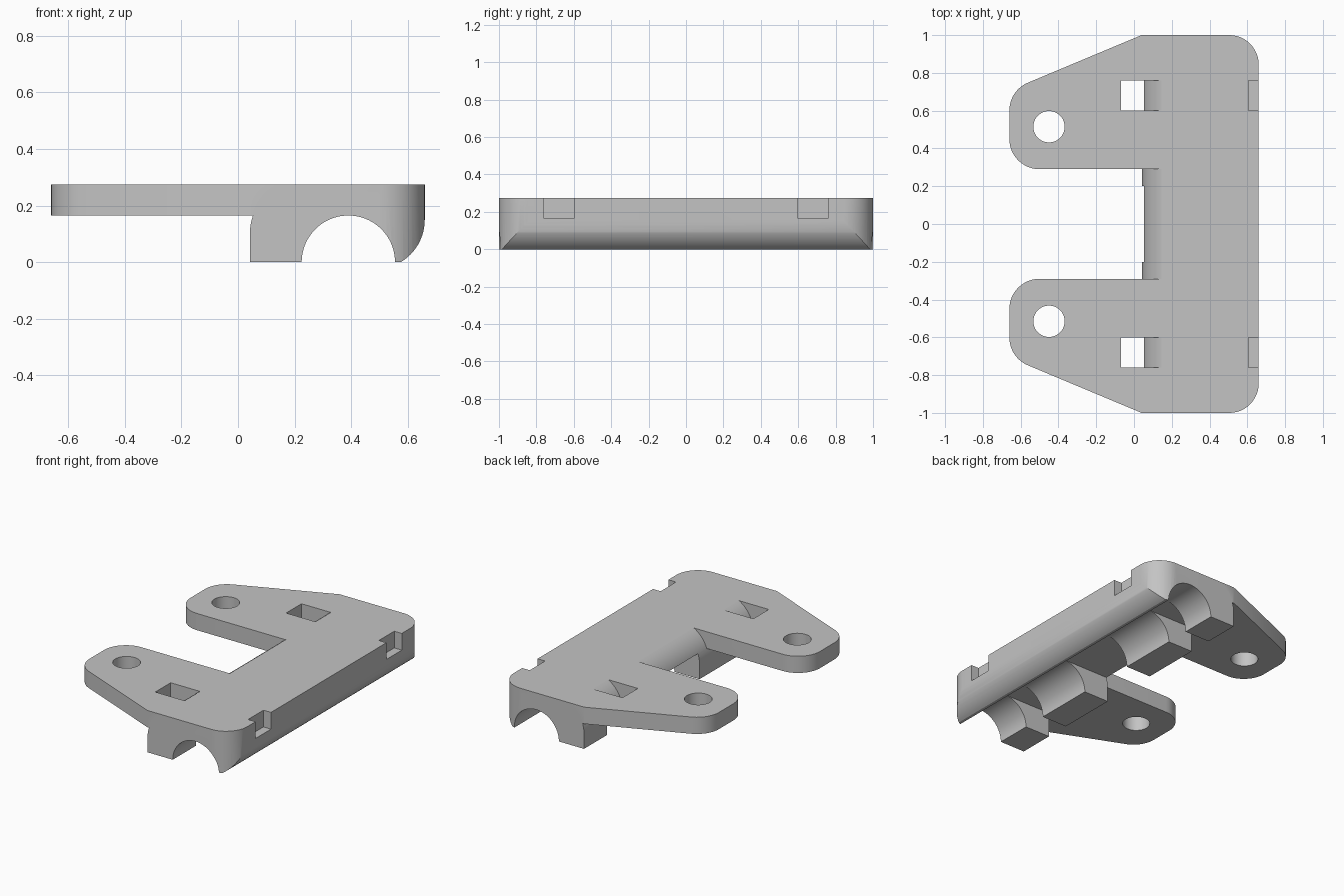
import bpy, bmesh
from math import pi, cos, sin, tan, asin
from mathutils import Vector

if "Cube" in bpy.data.objects:
    bpy.data.objects.remove(bpy.data.objects["Cube"], do_unlink=True)

grey = bpy.data.materials.new("light grey")
grey.use_nodes = True
grey.diffuse_color = (0.55, 0.55, 0.55, 1)
grey.node_tree.nodes["Principled BSDF"].inputs["Base Color"].default_value = (0.55, 0.55, 0.55, 1)

TOP, UNDER, HALF = 0.275, 0.165, 0.66


def arc(cx, cy, r, start, end, n=16):
    steps = [start + (end - start) * i / n for i in range(n + 1)]
    return [(cx + r * cos(a), cy + r * sin(a)) for a in steps]


def rounded(corners, n=12):
    """Outline from (x, y, radius) corners, filleting those with a radius."""
    out = []
    for i, (x, y, r) in enumerate(corners):
        p = Vector((x, y))
        if not r:
            out.append((x, y))
            continue
        a = (Vector(corners[i - 1][:2]) - p).normalized()
        b = (Vector(corners[(i + 1) % len(corners)][:2]) - p).normalized()
        half = a.angle(b) / 2
        centre = p + (a + b).normalized() * (r / sin(half))
        start = p + a * (r / tan(half)) - centre
        end = p + b * (r / tan(half)) - centre
        for k in range(n + 1):
            t = k / n
            w = start.angle(end)
            v = (start * sin((1 - t) * w) + end * sin(t * w)) / sin(w)
            out.append(tuple(centre + v))
    return out


def prism(name, outline, low, high, axis="z"):
    """Extrude an outline along z (plan) or along y (side profile)."""
    bm = bmesh.new()
    place = (lambda u, v, h: (u, v, h)) if axis == "z" else (lambda u, v, h: (u, h, v))
    face = bm.faces.new([bm.verts.new(place(u, v, low)) for u, v in outline])
    ext = bmesh.ops.extrude_face_region(bm, geom=[face])
    moved = [g for g in ext["geom"] if isinstance(g, bmesh.types.BMVert)]
    bmesh.ops.translate(bm, verts=moved, vec=place(0, 0, high - low))
    bmesh.ops.recalc_face_normals(bm, faces=bm.faces)
    mesh = bpy.data.meshes.new(name)
    bm.to_mesh(mesh)
    bm.free()
    mesh.materials.append(grey)
    obj = bpy.data.objects.new(name, mesh)
    bpy.context.collection.objects.link(obj)
    return obj


def box(name, x0, x1, y0, y1, z0, z1):
    return prism(name, [(x0, y0), (x1, y0), (x1, y1), (x0, y1)], z0, z1)


def combine(target, tool, operation):
    mod = target.modifiers.new("combine", "BOOLEAN")
    mod.operation, mod.solver, mod.object = operation, "EXACT", tool
    tool.hide_render = True
    bpy.context.view_layer.objects.active = target
    bpy.ops.object.modifier_apply(modifier=mod.name)
    bpy.data.objects.remove(tool, do_unlink=True)


# Rod block: curved side profile with a half-round channel underneath
profile = [(0.042, 0)]
profile += arc(0.242, 0.1, 0.2, pi, pi - asin(0.175 / 0.2))
profile += [(HALF, TOP)]
profile += arc(0.485, 0.15, 0.175, 0, -asin(0.15 / 0.175))
profile += arc(0.39, 0, 0.165, 0, pi, 40)
bracket = prism("mounting_bracket", profile, -1, 1, "y")

# Rounded vertical corners on the outer edge
plan = rounded([(0, -1, 0), (HALF, -1, 0.155), (HALF, 1, 0.155), (0, 1, 0)])
combine(bracket, prism("block_plan", plan, -0.1, 0.4), "INTERSECT")

# Gap between the feet in the middle
combine(bracket, box("middle_gap", -0.1, 0.38, -0.2, 0.2, -0.1, UNDER), "DIFFERENCE")

for s in (-1, 1):
    y0, y1 = sorted((s * 0.6, s * 0.76))
    # Strap gap through the foot and strap notch on the outer edge
    combine(bracket, box("foot_gap", -0.1, 0.38, y0, y1, -0.1, UNDER), "DIFFERENCE")
    combine(bracket, box("edge_notch", 0.605, 0.8, y0, y1, UNDER, 0.4), "DIFFERENCE")

    # Tapered arm with a screw hole and a strap slot
    corners = [(0.3, 0.29, 0), (0.3, 1, 0), (0.04, 1, 0),
               (-HALF, 0.707, 0.16), (-HALF, 0.29, 0.16)]
    arm = prism("arm", [(x, s * y) for x, y in rounded(corners)], UNDER, TOP)
    hole = arc(-0.45, s * 0.515, 0.083, 0, 2 * pi, 40)[:-1]
    combine(arm, prism("screw_hole", hole, 0, 0.4), "DIFFERENCE")
    combine(arm, box("strap_slot", -0.07, 0.2, y0, y1, 0, 0.4), "DIFFERENCE")
    combine(bracket, arm, "UNION")

# Smooth the curves, keep hard edges
bpy.ops.object.select_all(action="DESELECT")
bracket.select_set(True)
bpy.context.view_layer.objects.active = bracket
bpy.ops.object.shade_smooth_by_angle(angle=pi / 7)
